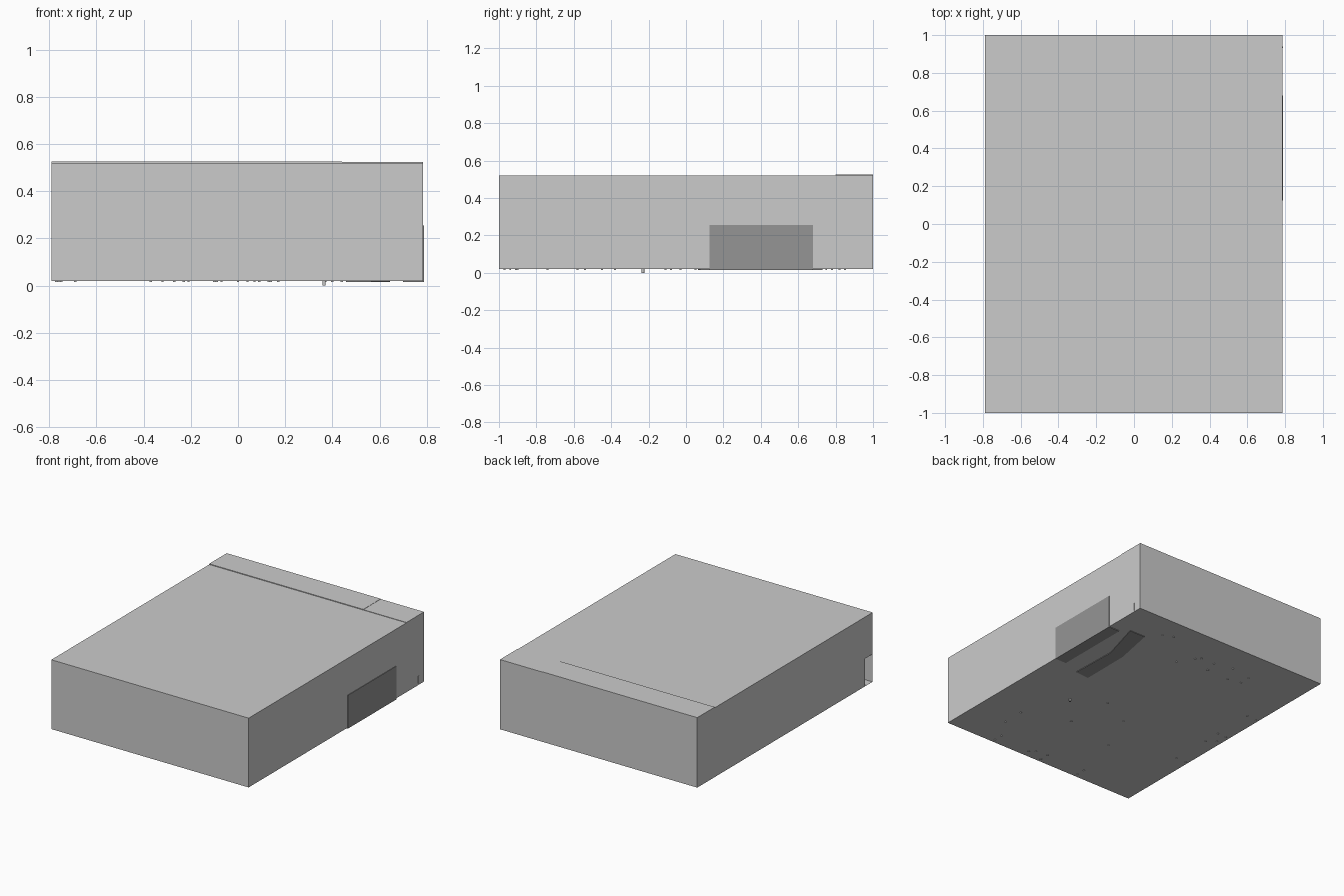
import bpy, bmesh

if "Cube" in bpy.data.objects:
    bpy.data.objects.remove(bpy.data.objects["Cube"])

X0, X1, Y0, Y1, Z0, Z1 = -0.79, 0.785, -1.0, 1.0, 0.02, 0.52
T = 0.004  # sheet thickness of walls, floor and ceiling

dark = bpy.data.materials.new("dark_wood")
dark.diffuse_color = (0.3, 0.3, 0.3, 1)
dark.use_nodes = True
dark.node_tree.nodes["Principled BSDF"].inputs["Base Color"].default_value = dark.diffuse_color


def finish(name, bm, mat=None):
    bmesh.ops.recalc_face_normals(bm, faces=bm.faces)
    me = bpy.data.meshes.new(name)
    bm.to_mesh(me)
    bm.free()
    ob = bpy.data.objects.new(name, me)
    bpy.context.collection.objects.link(ob)
    if mat:
        me.materials.append(mat)
    return ob


def prism(name, outline, z0, z1, mat=None):
    """Vertical extrusion of an xy outline."""
    bm = bmesh.new()
    face = bm.faces.new([bm.verts.new((x, y, z0)) for x, y in outline])
    top = bmesh.ops.extrude_face_region(bm, geom=[face])["geom"]
    verts = [g for g in top if isinstance(g, bmesh.types.BMVert)]
    bmesh.ops.translate(bm, verts=verts, vec=(0, 0, z1 - z0))
    return finish(name, bm, mat)


def box(name, x0, x1, y0, y1, z0, z1, mat=None):
    return prism(name, [(x0, y0), (x1, y0), (x1, y1), (x0, y1)], z0, z1, mat)


# Room shell
box("floor", X0, X1, Y0, Y1, Z0, Z0 + 0.001)
box("front_wall", X0, X1, Y0, Y0 + T, Z0, Z1)
box("back_wall", X0, X1, Y1 - T, Y1, Z0, Z1)
box("right_wall", X1 - T, X1, Y0, Y1, Z0, Z1)

# Left wall with a doorway beside the front corner
box("left_wall", X0, X0 + T, -0.91, Y1, Z0, Z1)
box("door_lintel_wall", X0, X0 + T, Y0, -0.91, 0.22, Z1)

# Ceiling: main panel and two slightly raised panels at the back
box("main_ceiling", X0, X1, Y0, 0.8, Z1 - T, Z1)
box("back_ceiling_long", X0, 0.44, 0.8, Y1, Z1 - T, 0.525)
box("back_ceiling_short", 0.44, X1, 0.8, Y1, Z1 - T, 0.523)

# Back-bar cabinet showing through the right wall, and the bent counter
box("bar_cabinet", 0.70, 0.789, 0.125, 0.68, 0.015, 0.255, dark)
prism("bent_counter", [(0.566, 0.075), (0.557, 0.42), (0.645, 0.73),
                       (0.52, 0.73), (0.46, 0.43), (0.458, 0.065)],
      0.016, 0.14, dark)

# Small handle by the back right corner
box("wall_handle", 0.78, 0.788, 0.933, 0.94, 0.03, 0.085)

# Furniture legs reaching just below the floor
LEGS = [(0.14, -0.11), (0.50, -0.58), (0.50, -0.74), (0.17, -0.45),
        (-0.10, -0.23), (-0.23, -0.54), (0.40, -0.97), (0.40, -0.90),
        (0.13, -0.94), (0.09, -0.91), (0.0, -0.97), (0.0, -0.90),
        (-0.32, -0.97), (-0.32, -0.90), (0.44, 0.82), (0.37, 0.85),
        (0.14, 0.61), (0.07, 0.72), (0.04, 0.75), (-0.07, 0.75),
        (-0.09, 0.66), (-0.21, 0.78), (-0.27, 0.65), (-0.37, 0.75),
        (-0.37, 0.67), (-0.69, 0.36), (-0.77, 0.35), (-0.69, 0.05),
        (-0.76, 0.05), (-0.69, -0.08), (-0.75, -0.03), (-0.69, -0.38),
        (-0.77, -0.38)]
for i, (x, y) in enumerate(LEGS):
    box(f"furniture_leg_{i + 1}", x - 0.005, x + 0.005, y - 0.005, y + 0.005, 0.015, 0.09)

# Round post foot, the lowest point
bm = bmesh.new()
bmesh.ops.create_cone(bm, cap_ends=True, segments=12, radius1=0.007, radius2=0.007, depth=0.1)
bmesh.ops.translate(bm, verts=bm.verts, vec=(0.365, -0.23, 0.05))
finish("post_foot", bm)
